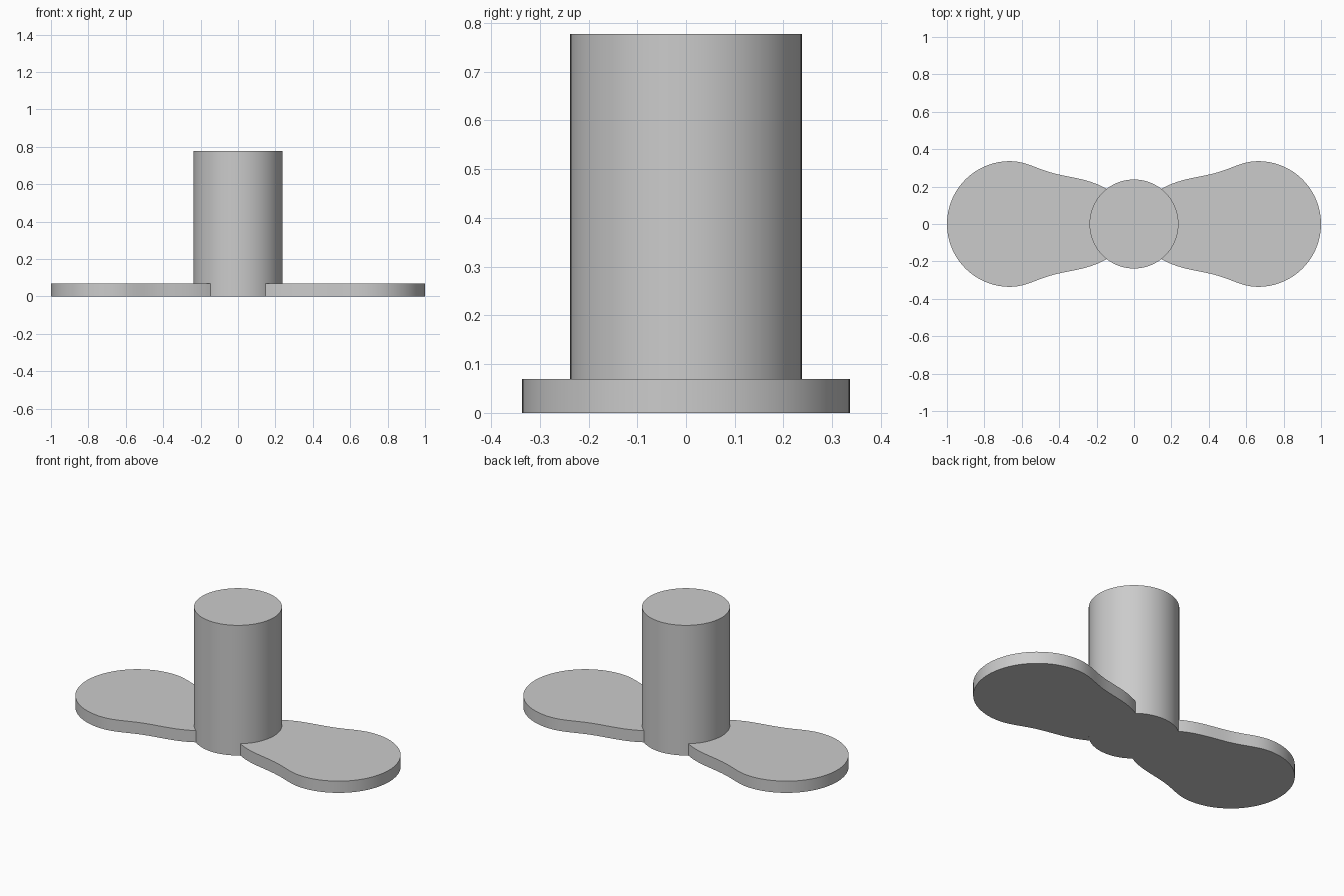
import bpy, bmesh, math
from mathutils import Vector
from mathutils.geometry import interpolate_bezier

cube = bpy.data.objects.get("Cube")
if cube:
    bpy.data.objects.remove(cube, do_unlink=True)

HUB_R, HUB_H, BLADE_H = 0.238, 0.777, 0.07
TIP_R = 0.336

grey = bpy.data.materials.new("light_grey")
grey.use_nodes = True
grey.diffuse_color = (0.6, 0.6, 0.6, 1)
grey.node_tree.nodes["Principled BSDF"].inputs["Base Color"].default_value = (0.6, 0.6, 0.6, 1)


def extrude_outline(name, outline, height):
    """Solid plate or post from a counter-clockwise outline, standing on z = 0."""
    bm = bmesh.new()
    base = bm.faces.new([bm.verts.new((x, y, 0)) for x, y in outline])
    top = bmesh.ops.extrude_face_region(bm, geom=[base], use_keep_orig=True)
    moved = [g for g in top["geom"] if isinstance(g, bmesh.types.BMVert)]
    bmesh.ops.translate(bm, verts=moved, vec=(0, 0, height))
    bmesh.ops.recalc_face_normals(bm, faces=bm.faces)
    mesh = bpy.data.meshes.new(name)
    bm.to_mesh(mesh)
    bm.free()
    mesh.materials.append(grey)
    obj = bpy.data.objects.new(name, mesh)
    bpy.context.collection.objects.link(obj)
    bpy.ops.object.select_all(action='DESELECT')
    obj.select_set(True)
    bpy.context.view_layer.objects.active = obj
    bpy.ops.object.shade_smooth_by_angle(angle=math.radians(30))
    return obj


def arc(cx, r, start, end, steps):
    angles = [start + (end - start) * i / steps for i in range(steps + 1)]
    return [(cx + r * math.cos(a), r * math.sin(a)) for a in angles]


# Central post
extrude_outline("hub", arc(0, HUB_R, 0, math.tau, 72)[:-1], HUB_H)

# Upper edge of one blade: round tip, then a waisted taper to the hub
root = math.radians(52)
root_point = (HUB_R * math.cos(root), HUB_R * math.sin(root))
tip_x = 1 - TIP_R
tip = arc(tip_x, TIP_R, 0, math.pi / 2, 24)
knots = [((tip_x, TIP_R), (0.57, TIP_R), (0.52, 0.29), (0.40, 0.264)),
         ((0.40, 0.264), (0.30, 0.243), (0.23, 0.235), root_point)]
edge = tip[:]
for seg in knots:
    pts = interpolate_bezier(*[Vector((x, y, 0)) for x, y in seg], 12)
    edge += [(p.x, p.y) for p in pts[1:]]

# Close the root along the hub wall, then mirror the edge to the other side
inner = arc(0, HUB_R, root, -root, 20)[1:-1]
outline = edge + inner + [(x, -y) for x, y in reversed(edge[1:])]

for name, side in (("left_blade", 1), ("right_blade", -1)):
    extrude_outline(name, [(side * x, side * y) for x, y in outline], BLADE_H)
